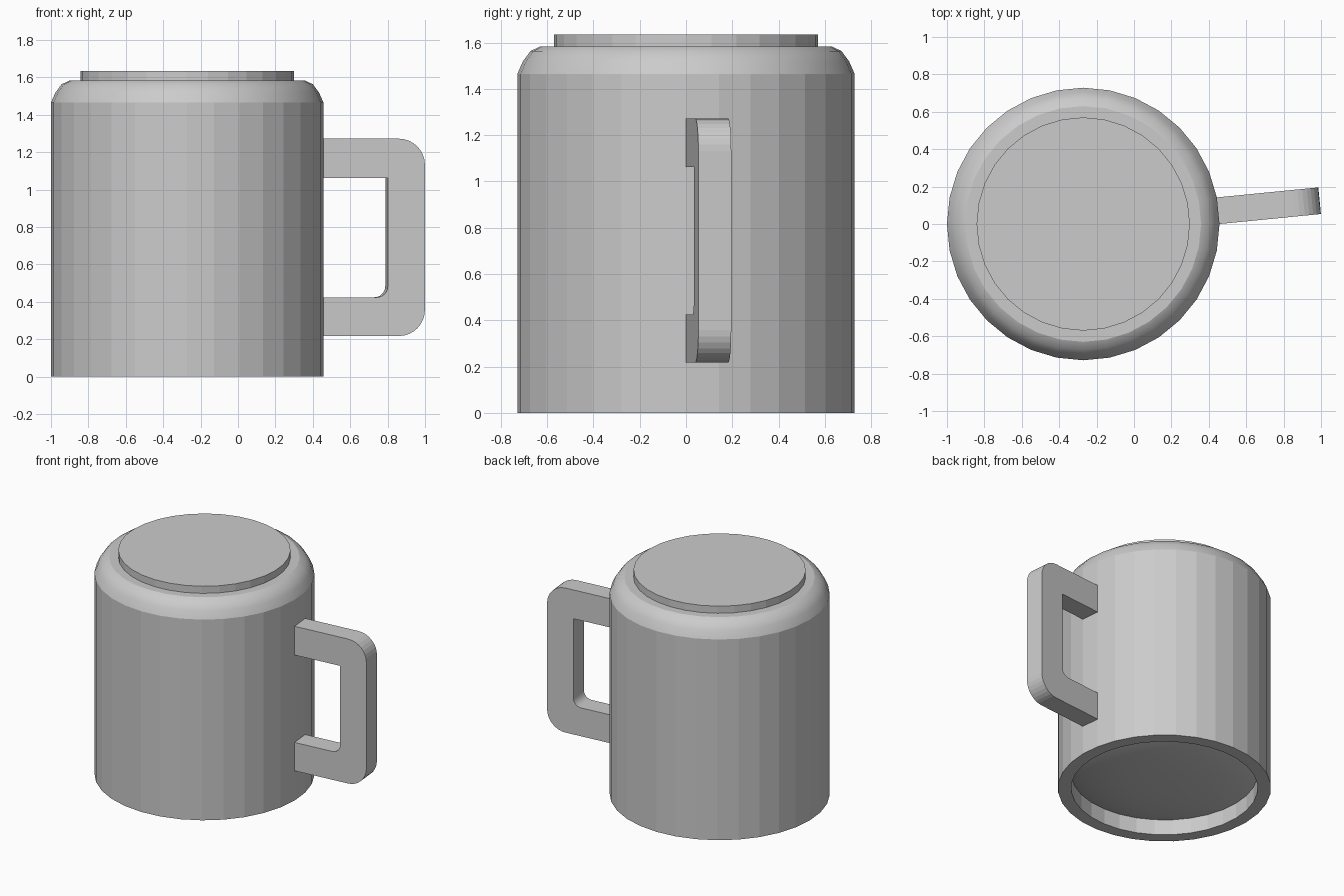
import bpy, bmesh
from math import sin, cos, pi, radians

if "Cube" in bpy.data.objects:
    bpy.data.objects.remove(bpy.data.objects["Cube"])

CX, SEG = -0.2715, 32


def finish(name, bm):
    bmesh.ops.recalc_face_normals(bm, faces=bm.faces)
    mesh = bpy.data.meshes.new(name)
    bm.to_mesh(mesh)
    bm.free()
    obj = bpy.data.objects.new(name, mesh)
    bpy.context.collection.objects.link(obj)
    return obj


def lathe(name, profile, smooth_rows=()):
    """Revolve (radius, z) points; cap both ends with a flat polygon."""
    bm = bmesh.new()
    rings = [[bm.verts.new((CX + r * cos(2 * pi * i / SEG), r * sin(2 * pi * i / SEG), z))
              for i in range(SEG)] for r, z in profile]
    for row, (a, b) in enumerate(zip(rings, rings[1:])):
        for i in range(SEG):
            j = (i + 1) % SEG
            face = bm.faces.new((a[i], a[j], b[j], b[i]))
            face.smooth = row in smooth_rows
    bm.faces.new(rings[0]).smooth = True
    bm.faces.new(rings[-1])
    return finish(name, bm)


def arc(cx, cz, r, start, end, n=8):
    return [(cx + r * cos(radians(start + (end - start) * i / n)),
             cz + r * sin(radians(start + (end - start) * i / n))) for i in range(n + 1)]


# Mug body: shallow bulged underside, faceted wall, rounded shoulder, raised disc on top
R = 0.7285
recess = [(0.12, 0.045), (0.26, 0.05), (0.40, 0.062), (0.52, 0.082), (0.60, 0.103),
          (0.638, 0.117), (0.638, 0.0), (R, 0.0)]
shoulder = [(R, 1.465), (0.705, 1.518), (0.672, 1.563), (0.63, 1.583)]
raised = [(0.57, 1.583), (0.57, 1.635)]
lathe("mug_body", recess + shoulder + raised, smooth_rows=(0, 1, 2, 3, 4, 8, 9, 10))

# Handle: C-shaped profile (distance from wall, height), thickened along one wall facet
profile = [(-0.01, 0.217)]
profile += arc(0.405, 0.357, 0.14, -90, 0)
profile += arc(0.405, 1.132, 0.14, 0, 90)
profile += [(-0.01, 1.272), (-0.01, 1.062), (0.346, 1.062)]
profile += arc(0.286, 0.484, 0.06, 0, -90, 6)
profile += [(-0.01, 0.424)]

step = 2 * pi / SEG
out = (cos(step / 2), sin(step / 2))
bm = bmesh.new()
sides = []
for angle in (0, step):
    bx, by = CX + R * cos(angle), R * sin(angle)
    sides.append([bm.verts.new((bx + s * out[0], by + s * out[1], z)) for s, z in profile])
for side in sides:
    bm.faces.new(side)
for i in range(len(profile)):
    j = (i + 1) % len(profile)
    bm.faces.new((sides[0][i], sides[0][j], sides[1][j], sides[1][i]))
finish("handle", bm)
